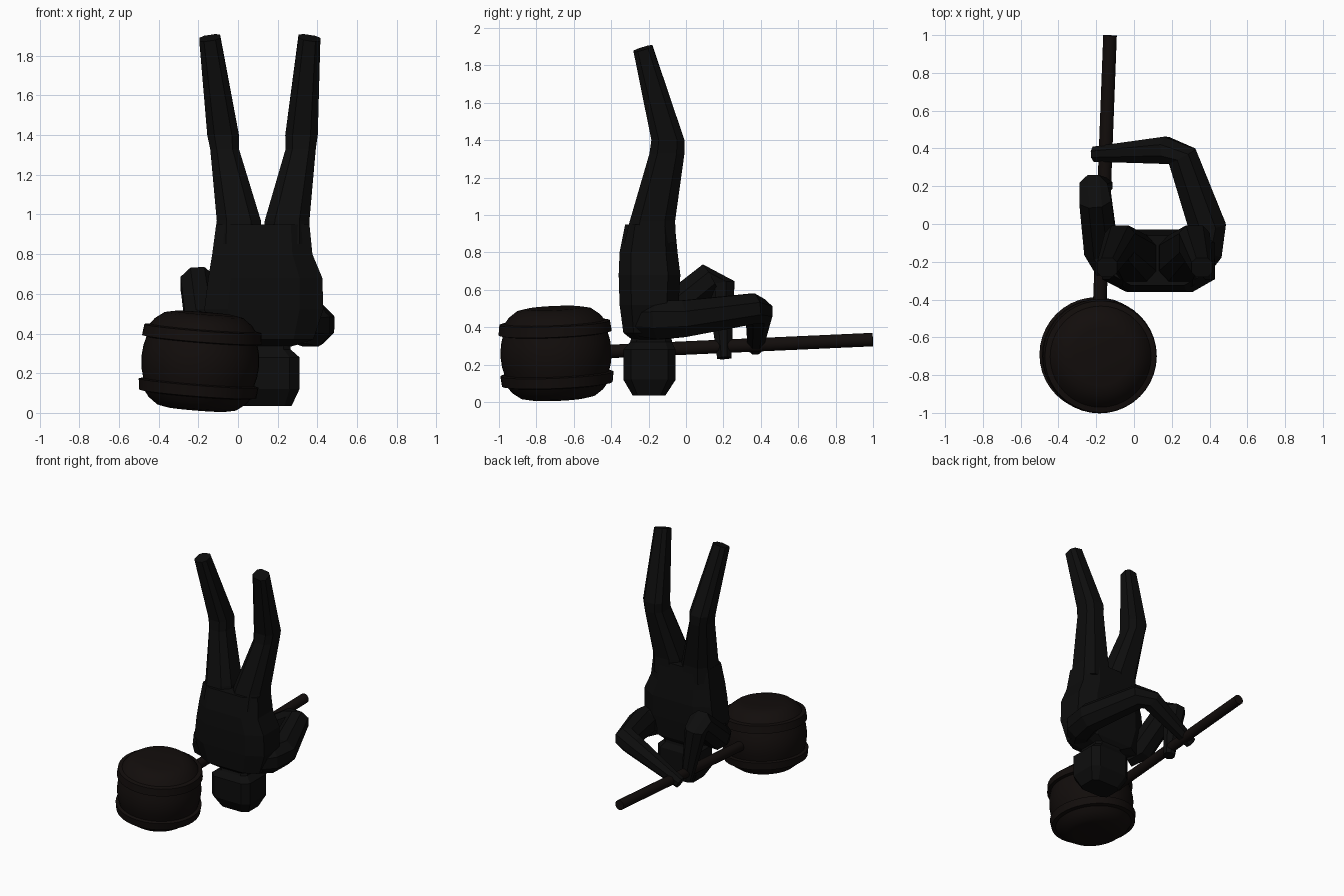
import bpy, bmesh, math
from mathutils import Vector, Matrix

if "Cube" in bpy.data.objects:
    bpy.data.objects.remove(bpy.data.objects["Cube"])


def material(name, rgb):
    m = bpy.data.materials.new(name)
    m.diffuse_color = (*rgb, 1)
    m.use_nodes = True
    m.node_tree.nodes["Principled BSDF"].inputs["Base Color"].default_value = m.diffuse_color
    return m


BLACK = material("dark_cloth", (0.004, 0.004, 0.004))
BROWN = material("dark_wood", (0.006, 0.004, 0.0035))


def make(name, rings, mat, smooth=None):
    """Bridge equal-length rings into a closed skin."""
    bm = bmesh.new()
    vr = [[bm.verts.new(p) for p in r] for r in rings]
    n = len(vr[0])
    for a, b in zip(vr, vr[1:]):
        for i in range(n):
            j = (i + 1) % n
            bm.faces.new((a[i], a[j], b[j], b[i]))
    bm.faces.new(vr[0][::-1])
    bm.faces.new(vr[-1])
    bmesh.ops.recalc_face_normals(bm, faces=bm.faces)
    me = bpy.data.meshes.new(name)
    bm.to_mesh(me)
    bm.free()
    me.materials.append(mat)
    ob = bpy.data.objects.new(name, me)
    bpy.context.collection.objects.link(ob)
    if smooth:
        bpy.ops.object.select_all(action='DESELECT')
        ob.select_set(True)
        bpy.context.view_layer.objects.active = ob
        bpy.ops.object.shade_smooth_by_angle(angle=math.radians(smooth))
    return ob


def stack(name, levels, c, tilt=(0, 0)):
    """Chamfered-rectangle sections (z, x0, x1, y0, y1); tilt slopes the last one."""
    k = 1 - c
    unit = [(1, -k), (1, k), (k, 1), (-k, 1), (-1, k), (-1, -k), (-k, -1), (k, -1)]
    rings = []
    for z, x0, x1, y0, y1 in levels:
        cx, cy, hx, hy = (x0 + x1) / 2, (y0 + y1) / 2, (x1 - x0) / 2, (y1 - y0) / 2
        last = z == levels[-1][0]
        rings.append([(cx + u * hx, cy + v * hy,
                       z + (tilt[0] * u * hx + tilt[1] * v * hy if last else 0)) for u, v in unit])
    return make(name, rings, BLACK)


def tube(name, path, sides, mat, smooth=None):
    """Round sections (x, y, z, radius) swept along a path."""
    pts = [Vector(p[:3]) for p in path]
    rings = []
    for i, p in enumerate(pts):
        t = (pts[min(i + 1, len(pts) - 1)] - pts[max(i - 1, 0)]).normalized()
        up = Vector((0, 0, 1)) if abs(t.z) < 0.9 else Vector((1, 0, 0))
        if name == "left_arm":
            up = Vector((1, 0, 0))
        s = t.cross(up).normalized()
        w = s.cross(t)
        r = path[i][3] / math.cos(math.pi / sides)
        rings.append([p + r * (math.cos(a) * s + math.sin(a) * w)
                      for a in ((k + 0.5) * 2 * math.pi / sides for k in range(sides))])
    return make(name, rings, mat, smooth)


# inverted torso and head
stack("torso", [(0.335, 0.0, 0.27, -0.29, -0.08),
                (0.37, -0.12, 0.38, -0.335, -0.06),
                (0.52, -0.17, 0.43, -0.355, -0.04),
                (0.68, -0.15, 0.425, -0.36, -0.03),
                (0.80, -0.13, 0.375, -0.355, -0.045),
                (0.95, -0.11, 0.36, -0.325, -0.06)], 0.4)
stack("head", [(0.035, 0.03, 0.27, -0.285, -0.11),
               (0.12, -0.02, 0.31, -0.335, -0.055),
               (0.28, -0.02, 0.31, -0.335, -0.055),
               (0.32, 0.03, 0.265, -0.30, -0.075),
               (0.37, 0.03, 0.265, -0.28, -0.08)], 0.3)

# legs pointing up
stack("left_leg", [(0.85, -0.115, 0.125, -0.33, -0.055),
                   (0.97, -0.107, 0.115, -0.30, -0.058),
                   (1.33, -0.14, 0.005, -0.195, -0.008),
                   (1.40, -0.155, 0.005, -0.185, -0.008),
                   (1.89, -0.195, -0.09, -0.28, -0.18)], 0.45, (0.15, 0.3))
stack("right_leg", [(0.85, 0.125, 0.365, -0.33, -0.055),
                    (0.97, 0.135, 0.36, -0.30, -0.058),
                    (1.33, 0.24, 0.392, -0.195, -0.008),
                    (1.40, 0.238, 0.402, -0.185, -0.008),
                    (1.89, 0.305, 0.415, -0.28, -0.18)], 0.45, (-0.15, 0.3))

# arms gripping the handle
tube("right_arm", [(0.31, -0.23, 0.44, 0.09), (0.365, -0.14, 0.44, 0.105),
                   (0.39, -0.02, 0.445, 0.098), (0.255, 0.36, 0.50, 0.08),
                   (0.17, 0.39, 0.485, 0.072), (-0.21, 0.37, 0.29, 0.04)], 8, BLACK)
tube("left_arm", [(-0.12, -0.22, 0.42, 0.09), (-0.175, -0.13, 0.45, 0.09),
                  (-0.205, 0.13, 0.66, 0.085), (-0.215, 0.185, 0.63, 0.075),
                  (-0.15, 0.205, 0.235, 0.038)], 8, BLACK)

# mallet handle
tube("mallet_handle", [(-0.188, -0.6, 0.262, 0.036), (-0.127, 0.998, 0.334, 0.036)], 16, BROWN, 35)

# barrel-shaped mallet head with two raised hoops
half = [(0.15, 0.243), (0.20, 0.233), (0.245, 0.20), (0.268, 0.17), (0.296, 0.165),
        (0.303, 0.11), (0.28, 0.105), (0.292, 0.06), (0.298, 0.0)]
profile = half + [(r, -z) for r, z in half[-2::-1]]
N = 40
M = (Matrix.Translation((-0.19, -0.695, 0.26)) @ Matrix.Rotation(math.radians(4.5), 4, 'Y')
     @ Matrix.Rotation(math.radians(2.5), 4, 'X'))
make("mallet_head", [[M @ Vector((r * math.cos(2 * math.pi * i / N), r * math.sin(2 * math.pi * i / N), z))
                      for i in range(N)] for r, z in profile], BROWN, 35)
